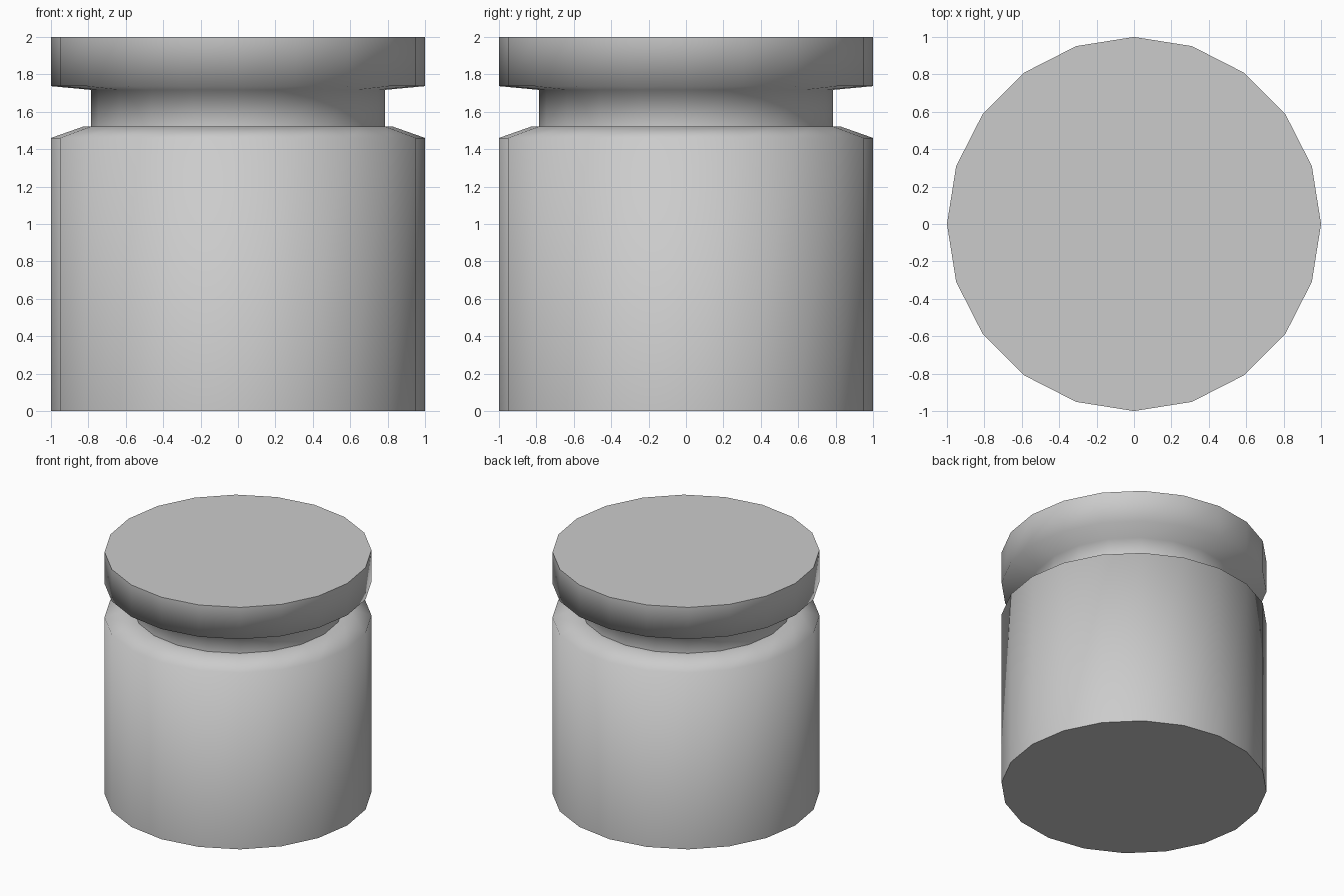
import bpy, bmesh, math

if "Cube" in bpy.data.objects:
    bpy.data.objects.remove(bpy.data.objects["Cube"])

SIDES = 20


def lathe(name, profile, smooth_angle):
    """Turn a (radius, height) profile into a closed 20-sided solid."""
    bm = bmesh.new()
    rings = []
    for r, z in profile:
        rings.append([bm.verts.new((r * math.cos(math.tau * i / SIDES),
                                    r * math.sin(math.tau * i / SIDES), z))
                      for i in range(SIDES)])
    for low, high in zip(rings, rings[1:]):
        for i in range(SIDES):
            j = (i + 1) % SIDES
            bm.faces.new((low[i], low[j], high[j], high[i]))
    bm.faces.new(rings[0][::-1])
    bm.faces.new(rings[-1])
    mesh = bpy.data.meshes.new(name)
    bm.to_mesh(mesh)
    bm.free()
    obj = bpy.data.objects.new(name, mesh)
    bpy.context.collection.objects.link(obj)
    bpy.ops.object.select_all(action='DESELECT')
    obj.select_set(True)
    bpy.context.view_layer.objects.active = obj
    bpy.ops.object.shade_smooth_by_angle(angle=math.radians(smooth_angle))
    return obj


# Drum with sloped shoulder, recessed neck and flared cap in one turned piece
lathe("grooved_drum", [
    (1.0, 0.0), (1.0, 1.46),        # wall
    (0.83, 1.52), (0.785, 1.52),    # shoulder
    (0.785, 1.717),                 # neck
    (1.0, 1.737), (1.0, 2.0),       # cap
], 87)
